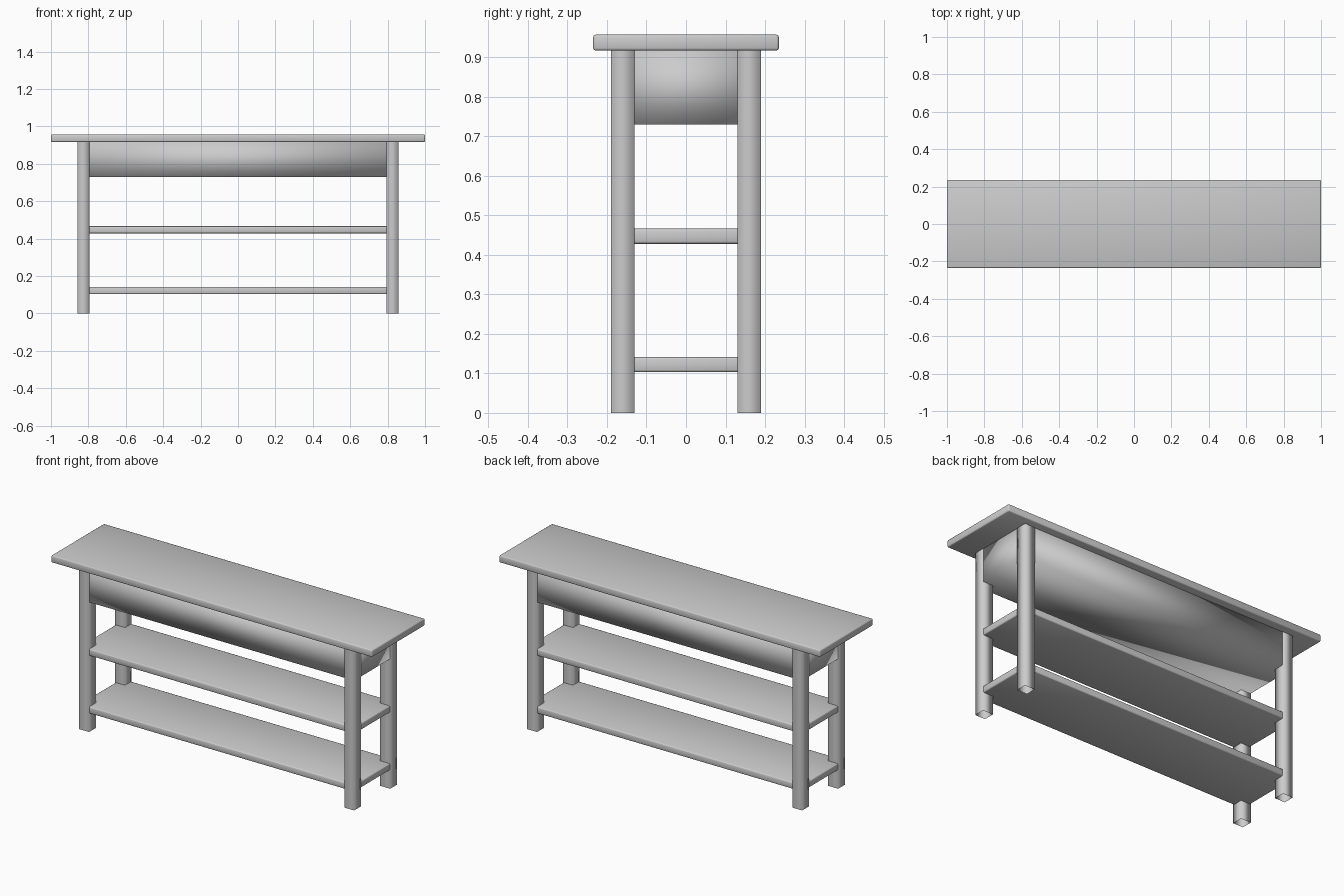
import bpy
import bmesh

old = bpy.data.objects.get("Cube")
if old:
    bpy.data.objects.remove(old, do_unlink=True)

grey = bpy.data.materials.new("plain grey")
grey.use_nodes = True
colour = (0.6, 0.6, 0.6, 1)
grey.diffuse_color = colour
grey.node_tree.nodes["Principled BSDF"].inputs["Base Color"].default_value = colour

LEG_IN, LEG_OUT = 0.795, 0.857      # leg extent along the length
DEPTH_IN, DEPTH_OUT = 0.13, 0.19    # leg extent along the depth
TOP_UNDER, TOP = 0.917, 0.957


def block(name, low, high, bevel=0.0, open_ends=False):
    """Smooth-shaded box between two corners, optionally with rounded edges or no caps."""
    bm = bmesh.new()
    bmesh.ops.create_cube(bm, size=1)
    for v in bm.verts:
        v.co = [a + (c + 0.5) * (b - a) for a, b, c in zip(low, high, v.co)]
    bm.normal_update()
    if open_ends:
        caps = [f for f in bm.faces if abs(f.normal.z) > 0.5]
        bmesh.ops.delete(bm, geom=caps, context="FACES_ONLY")
    if bevel:
        bmesh.ops.bevel(bm, geom=bm.edges[:], offset=bevel, segments=2,
                        profile=0.5, affect="EDGES")
    for f in bm.faces:
        f.smooth = True
    mesh = bpy.data.meshes.new(name)
    bm.to_mesh(mesh)
    bm.free()
    mesh.materials.append(grey)
    obj = bpy.data.objects.new(name, mesh)
    bpy.context.collection.objects.link(obj)
    return obj


# Table top
block("table_top", (-1, -0.235, TOP_UNDER), (1, 0.235, TOP), bevel=0.006)

# Four hollow square legs
for end, x in (("left", 1), ("right", -1)):
    for side, y in (("front", -1), ("back", 1)):
        xs = sorted((x * LEG_IN, x * LEG_OUT))
        ys = sorted((y * DEPTH_IN, y * DEPTH_OUT))
        block(f"{side}_{end}_leg", (xs[0], ys[0], 0), (xs[1], ys[1], TOP_UNDER),
              open_ends=True)

# Apron and shelves reach almost to the outer faces of the legs
X, Y = LEG_OUT - 0.002, DEPTH_OUT - 0.002
block("apron", (-X, -Y, 0.73), (X, Y, TOP_UNDER))
for name, z in (("lower_shelf", 0.103), ("upper_shelf", 0.428)):
    block(name, (-X, -Y, z), (X, Y, z + 0.038), bevel=0.006)
